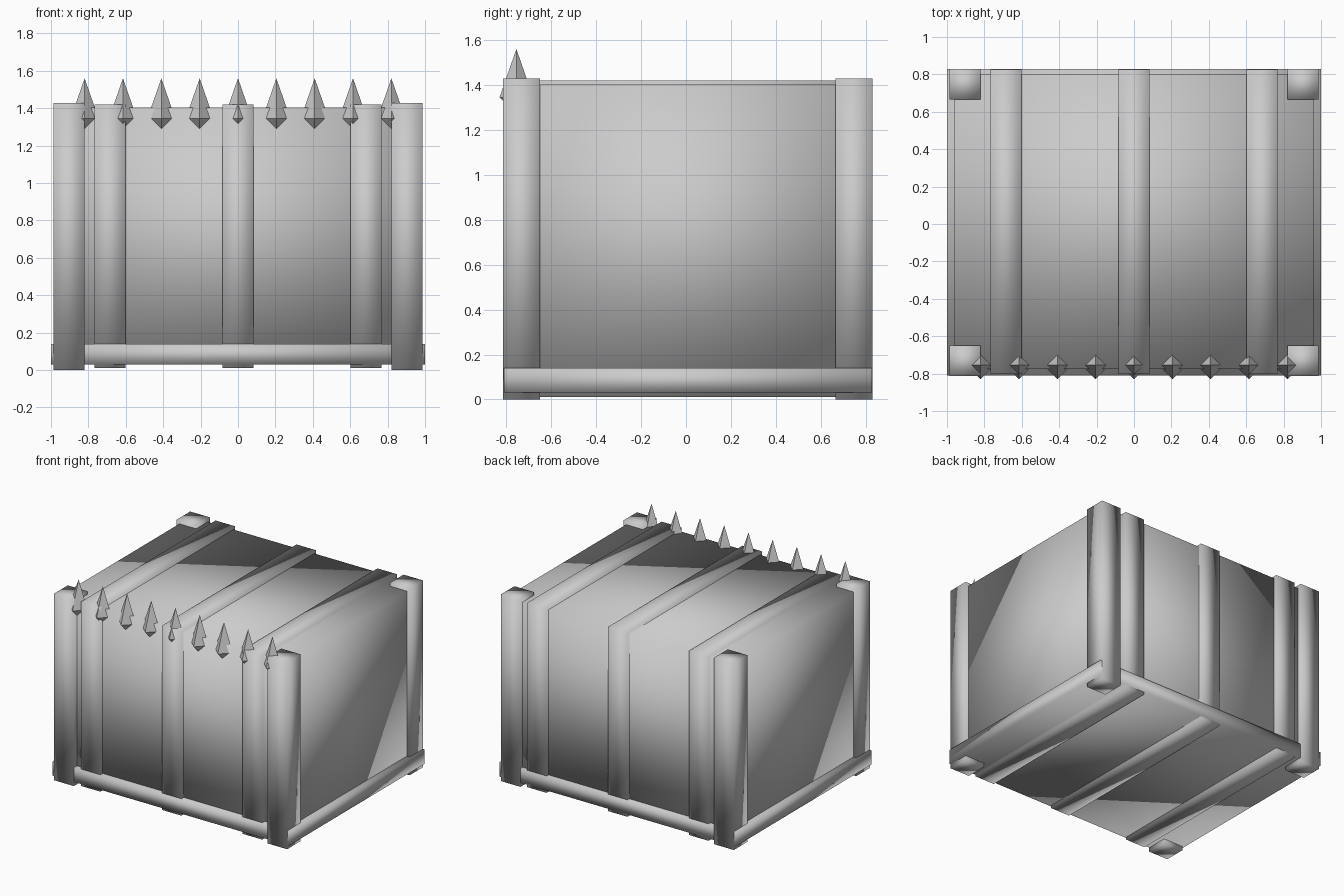
import bpy, bmesh
from mathutils import Vector

if "Cube" in bpy.data.objects:
    bpy.data.objects.remove(bpy.data.objects["Cube"], do_unlink=True)

GREY = (0.6, 0.6, 0.6, 1.0)
grey = bpy.data.materials.new("plain_grey")
grey.use_nodes = True
grey.diffuse_color = GREY
grey.node_tree.nodes["Principled BSDF"].inputs["Base Color"].default_value = GREY


def finish(name, bm, smooth):
    mesh = bpy.data.meshes.new(name)
    bmesh.ops.recalc_face_normals(bm, faces=bm.faces[:])
    for face in bm.faces:
        face.smooth = smooth
    bm.to_mesh(mesh)
    bm.free()
    mesh.materials.append(grey)
    obj = bpy.data.objects.new(name, mesh)
    bpy.context.collection.objects.link(obj)


def box(name, low, high):
    """Softly shaded block between two opposite corners."""
    low, high = Vector(low), Vector(high)
    bm = bmesh.new()
    bmesh.ops.create_cube(bm, size=1)
    bmesh.ops.scale(bm, vec=high - low, verts=bm.verts)
    bmesh.ops.translate(bm, vec=(low + high) / 2, verts=bm.verts)
    finish(name, bm, True)


def spike(name, x, y, waist, radius, top, bottom):
    """Four-sided spike, long above its waist and short below."""
    bm = bmesh.new()
    ring = [bm.verts.new((x + dx * radius, y + dy * radius, waist))
            for dx, dy in ((1, 0), (0, 1), (-1, 0), (0, -1))]
    for z in (top, bottom):
        tip = bm.verts.new((x, y, z))
        for i in range(4):
            bm.faces.new((ring[i - 1], ring[i], tip))
    finish(name, bm, False)


# Crate body and base slab
box("crate_body", (-0.962, -0.775, 0.032), (0.962, 0.803, 1.403))
box("base_slab", (-1.0, -0.811, 0.03), (1.0, 0.828, 0.14))

# Bands wrapping the body from front to back
for name, x in (("right", -0.685), ("middle", 0), ("left", 0.685)):
    box(name + "_band", (x - 0.083, -0.803, 0.011), (x + 0.083, 0.826, 1.419))

# Corner posts
for side, x in (("right", -0.903), ("left", 0.903)):
    for end, y in (("front", -0.732), ("back", 0.748)):
        box(f"{end}_{side}_post", (x - 0.083, y - 0.082, 0), (x + 0.083, y + 0.082, 1.428))

# Row of spikes along the front top edge
for i in range(9):
    spike(f"spike_{i + 1}", (i - 4) * 0.205, -0.755, 1.345, 0.075, 1.56, 1.27)
